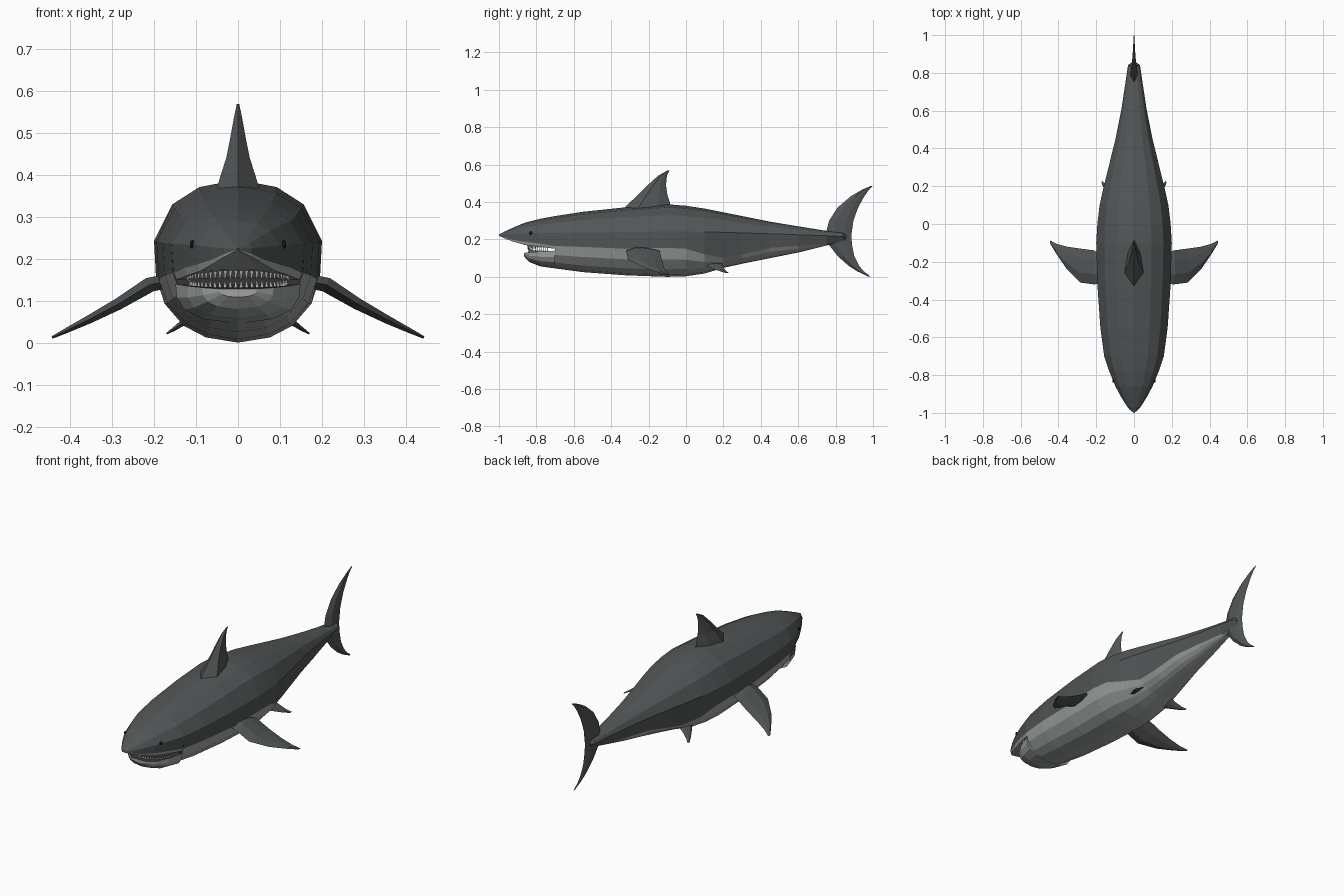
import bpy, bmesh, math
from mathutils import Vector

if "Cube" in bpy.data.objects:
    bpy.data.objects.remove(bpy.data.objects["Cube"])


def material(name, col):
    m = bpy.data.materials.new(name)
    m.diffuse_color = (*col, 1)
    m.use_nodes = True
    m.node_tree.nodes["Principled BSDF"].inputs["Base Color"].default_value = m.diffuse_color
    return m


DARK = material("dark_grey_skin", (0.085, 0.093, 0.095))
LIGHT = material("pale_belly", (0.36, 0.375, 0.375))
TEETH = material("tooth_ivory", (0.6, 0.6, 0.57))
BLACK = material("eye_black", (0.01, 0.01, 0.01))
MOUTH = material("mouth_dark", (0.04, 0.035, 0.035))


def finish(bm, name, mats):
    bmesh.ops.recalc_face_normals(bm, faces=bm.faces)
    me = bpy.data.meshes.new(name)
    bm.to_mesh(me)
    bm.free()
    for m in mats:
        me.materials.append(m)
    ob = bpy.data.objects.new(name, me)
    bpy.context.collection.objects.link(ob)
    return ob


def loft(name, rings, mats, rule=None, cap_mat=0):
    """Skin closed rings; rule(j) gives the material of the j-th strip."""
    bm = bmesh.new()
    vs = [[bm.verts.new(p) for p in r] for r in rings]
    n = len(rings[0])
    for a, b in zip(vs, vs[1:]):
        for j in range(n):
            k = (j + 1) % n
            f = bm.faces.new((a[j], a[k], b[k], b[j]))
            f.material_index = rule(min(j, n - 1 - j)) if rule else 0
    for r in (vs[0], vs[-1]):
        bm.faces.new(r).material_index = cap_mat
    return finish(bm, name, mats)


def mirrored(half, y):
    """Half section (x, z) from top centre to bottom centre -> closed ring."""
    pts = half + [(-x, z) for x, z in half[-2:0:-1]]
    return [(x, y, z) for x, z in pts]


def belly_x(f):
    return math.sqrt(max(0, 1 - f ** 3))


def back(w, top, mid):
    return [(w * x, mid + (top - mid) * f)
            for x, f in ((0, 1), (.46, .88), (.78, .6), (1, 0))]


# Body: y, half width, top, widest height, bottom, colour line
BODY = [
    (-.70, .158, .325, .235, .045, .165), (-.55, .178, .348, .237, .025, .160),
    (-.32, .194, .372, .240, .008, .150), (-.10, .200, .388, .242, .000, .155),
    (.00, .194, .380, .242, .003, .150), (.10, .182, .365, .240, .018, .120),
    (.20, .160, .345, .238, .048, .102), (.30, .135, .325, .235, .070, .120),
    (.45, .098, .295, .230, .100, .155), (.60, .068, .270, .225, .130, .165),
    (.75, .045, .246, .220, .167, .173), (.84, .032, .238, .215, .190, .191),
    (.855, .015, .226, .211, .198, .199)]
rings = []
for y, w, top, mid, bot, line in BODY:
    fb = (mid - line) / (mid - bot)
    half = back(w, top, mid)
    for t in (0, .4, .74, .92, 1):
        f = fb + (1 - fb) * t
        half.append((w * belly_x(f), mid - (mid - bot) * f))
    rings.append(mirrored(half, y))
body = loft("body", rings, [DARK, LIGHT, MOUTH], lambda j: int(j >= 4))
for p in body.data.polygons:
    if len(p.vertices) > 4 and p.center.y < -.6:
        p.material_index = 2

# Snout and upper jaw: y, half width, top, widest height, lip, colour line
HEAD = [
    (-1.0, .003, .226, .223, .219, .221), (-.97, .034, .242, .225, .205, .211),
    (-.92, .066, .265, .228, .187, .197), (-.86, .098, .290, .232, .170, .187),
    (-.78, .131, .310, .234, .160, .178), (-.70, .158, .325, .235, .150, .165)]
rings = []
for y, w, top, mid, lip, line in HEAD:
    half = back(w, top, mid) + [(w * .97, line), (w * .92, lip),
                                (w * .5, lip + .003), (0, lip + .004)]
    rings.append(mirrored(half, y))
loft("snout", rings, [DARK, LIGHT], lambda j: int(j >= 4))

# Lower jaw: y, half width, top, bottom
JAW = [(-.865, .045, .128, .108), (-.84, .085, .131, .080),
       (-.78, .122, .135, .056), (-.70, .149, .140, .045)]
rings = []
for y, w, top, bot in JAW:
    half = [(0, top)] + [(w * belly_x(f), top - (top - bot) * f)
                         for f in (0, .35, .65, .88, 1)]
    rings.append(mirrored(half, y))
loft("lower_jaw", rings, [LIGHT, MOUTH], lambda j: int(j == 0))


# Teeth: two rows of small spikes along the jaw arc
def tooth_row(name, base, tip, count, scale):
    bm = bmesh.new()
    for i in range(count):
        a = math.pi * (i + .5) / count
        x, y = .122 * scale * math.cos(a), -.735 - .11 * scale * math.sin(a)
        s = .006
        b = [bm.verts.new((x + s * math.cos(t), y + s * math.sin(t), base))
             for t in (0, 2.09, 4.19)]
        b.append(bm.verts.new((x, y, tip)))
        for q in ((0, 1, 2), (0, 1, 3), (1, 2, 3), (2, 0, 3)):
            bm.faces.new([b[k] for k in q])
    finish(bm, name, [TEETH])


tooth_row("upper_teeth", .172, .143, 30, 1.0)
tooth_row("lower_teeth", .130, .152, 28, .95)


# Fins: rings of (leading point, trailing point, half thickness) across a normal
def fin(name, rows, normal):
    n = Vector(normal).normalized()
    rings = []
    for lead, trail, th in rows:
        a, b = Vector(lead), Vector(trail)
        p, q = a.lerp(b, .3), a.lerp(b, .7)
        rings.append([a, p + n * th, q + n * th * .7, b,
                      q - n * th * .7, p - n * th])
    return loft(name, rings, [DARK])


def upright(rows):
    return [((0, yl, z), (0, yt, z), th) for z, yl, yt, th in rows]


fin("dorsal_fin", upright([
    (.35, -.35, -.08, .055), (.393, -.305, -.085, .043), (.44, -.255, -.10, .028),
    (.49, -.205, -.107, .018), (.54, -.150, -.102, .009), (.568, -.10, -.088, .003)]),
    (1, 0, 0))

fin("tail_fin", upright([
    (.003, .972, .985, .002), (.03, .915, .950, .004), (.06, .868, .925, .007),
    (.11, .812, .900, .011), (.17, .765, .888, .016), (.22, .745, .884, .020),
    (.30, .765, .895, .016), (.37, .810, .920, .011), (.43, .880, .953, .007),
    (.465, .940, .978, .004), (.487, .990, 1.0, .002)]), (1, 0, 0))

PECTORAL = [
    (.15, .150, -.31, -.18, .018), (.21, .138, -.32, -.14, .018),
    (.285, .092, -.31, -.13, .014), (.355, .055, -.24, -.12, .010),
    (.41, .028, -.16, -.105, .006), (.443, .012, -.105, -.087, .003)]
PELVIC = [
    (.09, .075, .07, .19, .010), (.125, .052, .125, .200, .008),
    (.15, .034, .170, .212, .005), (.17, .021, .210, .228, .002)]
for side, s in (("right", 1), ("left", -1)):
    for label, rows in (("pectoral", PECTORAL), ("pelvic", PELVIC)):
        fin(f"{side}_{label}_fin",
            [((s * x, yl, z), (s * x, yt, z), th) for x, z, yl, yt, th in rows],
            (s * .5, 0, .86))
    # Eyes
    bm = bmesh.new()
    bmesh.ops.create_icosphere(bm, subdivisions=2, radius=.01)
    for v in bm.verts:
        v.co = (s * .109 + v.co.x * .6, v.co.y - .83, v.co.z + .234)
    finish(bm, f"{side}_eye", [BLACK])
